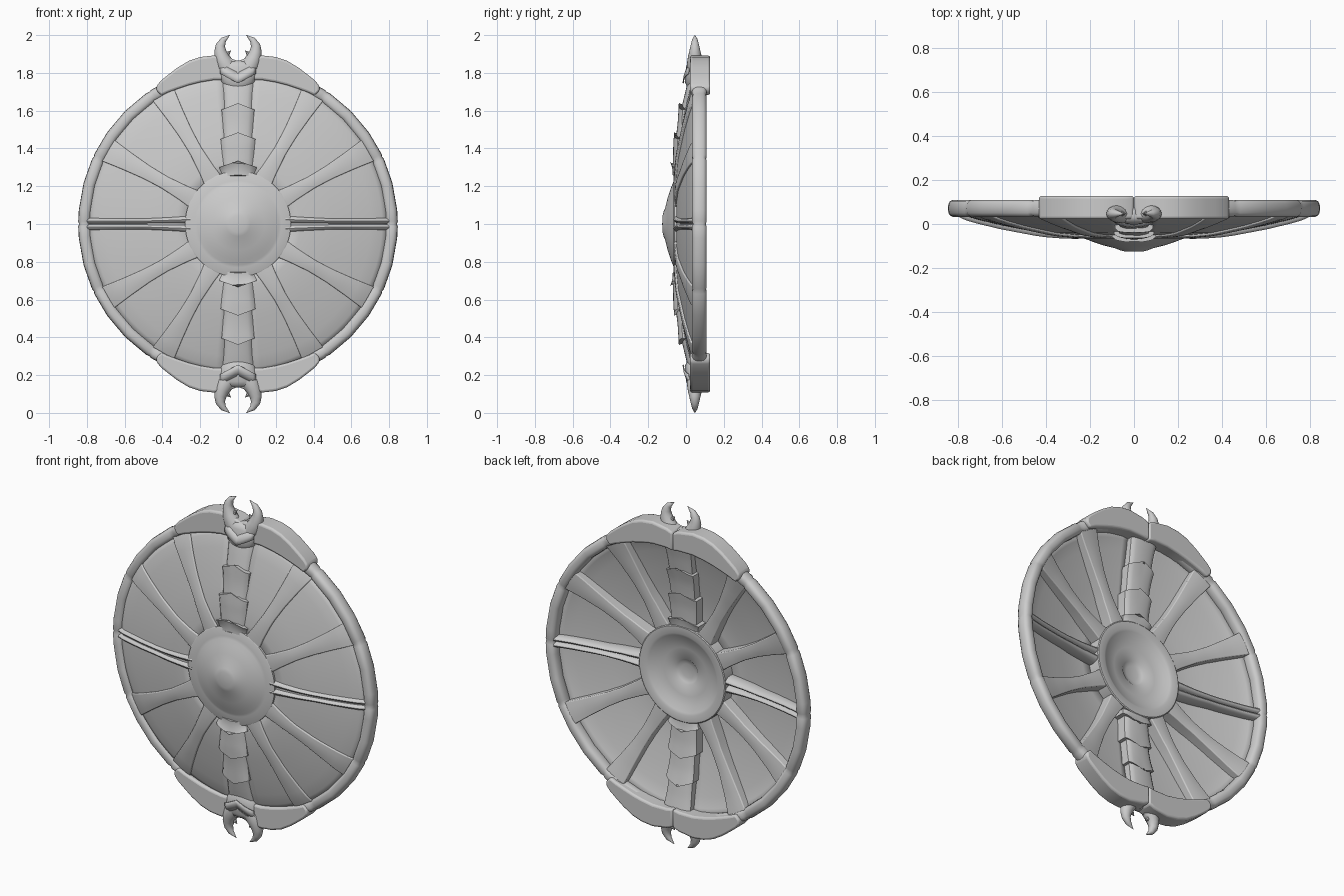
import bpy, bmesh, math
from mathutils import Vector

if "Cube" in bpy.data.objects:
    bpy.data.objects.remove(bpy.data.objects["Cube"])

MID = 1.0  # height of the shield centre
grey = bpy.data.materials.new("light_grey")
grey.use_nodes = True
grey.diffuse_color = (0.6, 0.6, 0.6, 1)
grey.node_tree.nodes["Principled BSDF"].inputs["Base Color"].default_value = (0.6, 0.6, 0.6, 1)
parts = []


def loft(name, rows, wrap_rows=False, wrap_cols=False, caps=False, thick=0, bevel=0):
    """Skin a list of equal-length point rows."""
    bm = bmesh.new()
    grid = [[bm.verts.new(p) for p in row] for row in rows]
    n, m = len(rows), len(rows[0])
    for i in range(n if wrap_rows else n - 1):
        for j in range(m if wrap_cols else m - 1):
            a, b = grid[i], grid[(i + 1) % n]
            k = (j + 1) % m
            bm.faces.new((a[j], a[k], b[k], b[j]))
    if caps:
        bm.faces.new(grid[0])
        bm.faces.new(grid[-1])
    bmesh.ops.remove_doubles(bm, verts=bm.verts, dist=0.0002)
    bmesh.ops.recalc_face_normals(bm, faces=bm.faces)
    mesh = bpy.data.meshes.new(name)
    bm.to_mesh(mesh)
    bm.free()
    mesh.materials.append(grey)
    ob = bpy.data.objects.new(name, mesh)
    bpy.context.collection.objects.link(ob)
    if thick:
        mod = ob.modifiers.new("thickness", 'SOLIDIFY')
        mod.thickness, mod.offset = thick, 0
    if bevel:
        mod = ob.modifiers.new("soft_edges", 'BEVEL')
        mod.width, mod.segments = bevel, 3
    parts.append(ob)


def polar(r, angle, y):
    return Vector((r * math.cos(angle), y, MID + r * math.sin(angle)))


def interp(table, x):
    """Piecewise linear lookup in (x, value) pairs."""
    for (x0, v0), (x1, v1) in zip(table, table[1:]):
        if x <= x1:
            return v0 + (v1 - v0) * max(0, (x - x0) / (x1 - x0))
    return table[-1][1]


# Depth of the thin panels, and of the back of the thicker frame
DISH = [(0.24, -0.045), (0.33, -0.043), (0.42, -0.035), (0.5, -0.02),
        (0.6, -0.001), (0.7, 0.023), (0.76, 0.04), (0.8, 0.06)]
BACK = [(0.24, 0.028), (0.4, 0.034), (0.55, 0.05), (0.7, 0.076), (0.8, 0.1)]


def dish_y(r):
    return interp(DISH, r)


def back_y(r):
    return interp(BACK, r)


def tube(name, path, sides=14):
    """Tube along (x, y, z, in-plane radius, depth radius) points."""
    rows = []
    for i, (x, y, z, ra, rb) in enumerate(path):
        p, q = path[max(i - 1, 0)], path[min(i + 1, len(path) - 1)]
        t = Vector((q[0] - p[0], q[1] - p[1], q[2] - p[2])).normalized()
        across = t.cross(Vector((0, 1, 0))).normalized()
        depth = across.cross(t)
        rows.append([Vector((x, y, z)) + across * ra * math.cos(a) + depth * rb * math.sin(a)
                     for a in (math.tau * k / sides for k in range(sides))])
    loft(name, rows, wrap_cols=True, caps=True)


# Dished panels in two halves, split behind the central grip
for sx in (1, -1):
    rows = []
    for i in range(41):
        row = []
        for r, y in DISH:
            edge = math.pi / 2 - math.asin(0.06 / r)
            p = polar(r, edge * (i / 20 - 1), y)
            row.append((sx * p.x, p.y, p.z))
        rows.append(row)
    loft("dish_half", rows, thick=0.012)

# Rounded rim with shallow grooves where its segments meet
section = []
for k in range(14):
    c, s = math.cos(math.tau * k / 14), math.sin(math.tau * k / 14)
    section.append((0.033 * math.copysign(abs(c) ** 0.75, c), 0.039 * math.copysign(abs(s) ** 0.75, s)))
stations = {a: 1.0 for a in range(5, 360, 10)}
for g in {g % 360 for a in (0, 25, 56) for g in (a, -a, 180 - a, 180 + a)}:
    stations.pop(g, None)
    stations.update({(g - 1) % 360: 1.0, g: 0.88, (g + 1) % 360: 1.0})
rows = [[polar(0.813 + r * s, math.radians(a), 0.071 + y * s) for r, y in section]
        for a, s in sorted(stations.items())]
loft("rim", rows, wrap_rows=True, wrap_cols=True)

# Central boss: flat collar, soft dome and knob, with a shallow bowl behind
BOSS = [(0, -0.126), (0.045, -0.124), (0.065, -0.119), (0.08, -0.112), (0.14, -0.097), (0.19, -0.08),
        (0.215, -0.07), (0.23, -0.065), (0.275, -0.065), (0.28, -0.062), (0.28, 0.034),
        (0.275, 0.038), (0.235, 0.038), (0.222, 0.032), (0.19, 0.016), (0.14, 0.002),
        (0.075, -0.004), (0.066, -0.012), (0.04, -0.018), (0, -0.02)]
loft("boss", [[polar(r, math.tau * i / 64, y) for r, y in BOSS] for i in range(64)], wrap_rows=True)

# Flared flat spokes, mirrored to every quarter
WIDTH = [(0.25, 0.052), (0.33, 0.042), (0.45, 0.034), (0.56, 0.038), (0.68, 0.05), (0.8, 0.066)]
ACROSS = (-1, -0.5, 0, 0.5, 1)
for base in (29.5, 60):
    for deg in (base, 180 - base, 180 + base, -base):
        a = math.radians(deg)
        side = Vector((-math.sin(a), 0, math.cos(a)))
        rows = []
        for i in range(15):
            r = 0.25 + 0.54 * i / 14
            w = interp(WIDTH, r)
            front = [polar(r, a, dish_y(r) - 0.015 - 0.004 * (1 - s * s)) + side * w * s for s in ACROSS]
            back = [polar(r, a, back_y(r) + 0.004 * (1 - s * s)) + side * w * s for s in ACROSS]
            rows.append(front + back[::-1])
        loft("spoke", rows, wrap_cols=True, caps=True, bevel=0.005)

# Twin ridges running to each side
for sx in (1, -1):
    for sz in (1, -1):
        path = []
        for i in range(12):
            r = 0.25 + 0.55 * i / 11
            half = interp([(0.25, 0.025), (0.33, 0.021), (0.5, 0.016), (0.8, 0.017)], r)
            front, back = dish_y(r) - 0.023, back_y(r) + 0.004
            path.append((sx * r, (front + back) / 2, MID + sz * half, half, (back - front) / 2))
        tube("side_ridge", path, 16)

# Parts repeated at top and bottom
CLAMP = [(0, 1.862, 1.755), (0.04, 1.878, 1.762), (0.13, 1.892, 1.762), (0.2, 1.884, 1.75),
         (0.26, 1.864, 1.735), (0.32, 1.828, 1.715), (0.37, 1.79, 1.697), (0.405, 1.762, 1.68),
         (0.432, 1.73, 1.706)]
# Scales: start, end, half width, lip height, peak height
SCALES = [(1.25, 1.30, 0.10, 0.014, 0.035), (1.27, 1.45, 0.092, 0.014, 0.035),
          (1.42, 1.605, 0.087, 0.02, 0.035), (1.57, 1.76, 0.085, 0.002, 0)]
ARC = [k / 6 - 1 for k in range(13)]
for sz in (1, -1):
    def up(z):
        return MID + sz * (z - MID)

    # Overlapping grip scales with pointed lips, rounded front and back
    for z0, z1, w, lip, point in SCALES:
        rows = []
        for i in range(9):
            t = i / 8
            front, back = [], []
            for s in ARC:
                z = z0 + (z1 - z0) * t + point * (1 - abs(s)) * (0.3 + 0.7 * t)
                bulge, x = math.sqrt(1 - s * s), s * w * (0.88 + 0.12 * t * t)
                front.append((x, dish_y(z - MID) - 0.026 * bulge - lip * t * t, up(z)))
                back.append((x, back_y(z - MID) - 0.012 + 0.018 * bulge + 0.6 * lip * t * t, up(z)))
            rows.append(front + back[::-1])
        loft("grip_scale", rows, wrap_cols=True, caps=True)

    # Neck swelling into the claw
    tube("claw_neck", [(0, y, up(z), a, b) for z, y, a, b in
                       [(1.725, 0.035, 0.06, 0.03), (1.75, 0.036, 0.087, 0.043),
                        (1.79, 0.041, 0.1, 0.046), (1.83, 0.046, 0.108, 0.045),
                        (1.852, 0.047, 0.085, 0.038), (1.864, 0.048, 0.03, 0.02)]], 20)
    # Pointed collar at the base of the neck
    rows = [[(s * 0.094, y0 - 0.046 * math.sqrt(1 - 0.85 * s * s), up(z + 0.05 * abs(s))) for s in ARC]
            for z, y0 in ((1.745, 0.031), (1.77, 0.035), (1.80, 0.046))]
    loft("neck_collar", rows, thick=0.006)

    for sx in (1, -1):
        # Hooked prong and its inner barb
        tube("claw_prong", [(sx * x, 0.047, up(z), a, b) for x, z, a, b in
                            [(0.04, 1.80, 0.05, 0.042), (0.068, 1.845, 0.048, 0.043),
                             (0.085, 1.88, 0.04, 0.038), (0.094, 1.915, 0.032, 0.03),
                             (0.093, 1.945, 0.025, 0.023), (0.077, 1.975, 0.016, 0.015),
                             (0.044, 2.0, 0.001, 0.001)]])
        tube("claw_barb", [(sx * x, 0.047, up(z), a, a) for x, z, a in
                           [(0.078, 1.88, 0.022), (0.058, 1.898, 0.014), (0.038, 1.918, 0.001)]], 8)
        # Half of the thick clamp over the rim
        rows = [[(sx * x, y, up(z)) for y, z in
                 ((0.022, hi), (0.128, hi), (0.128, lo), (0.022, lo))] for x, hi, lo in CLAMP]
        loft("rim_clamp", rows, wrap_cols=True, caps=True, bevel=0.012)

# Smooth shading with crisp edges
bpy.ops.object.select_all(action='DESELECT')
for ob in parts:
    ob.select_set(True)
bpy.context.view_layer.objects.active = parts[0]
bpy.ops.object.shade_smooth_by_angle(angle=math.radians(38))
